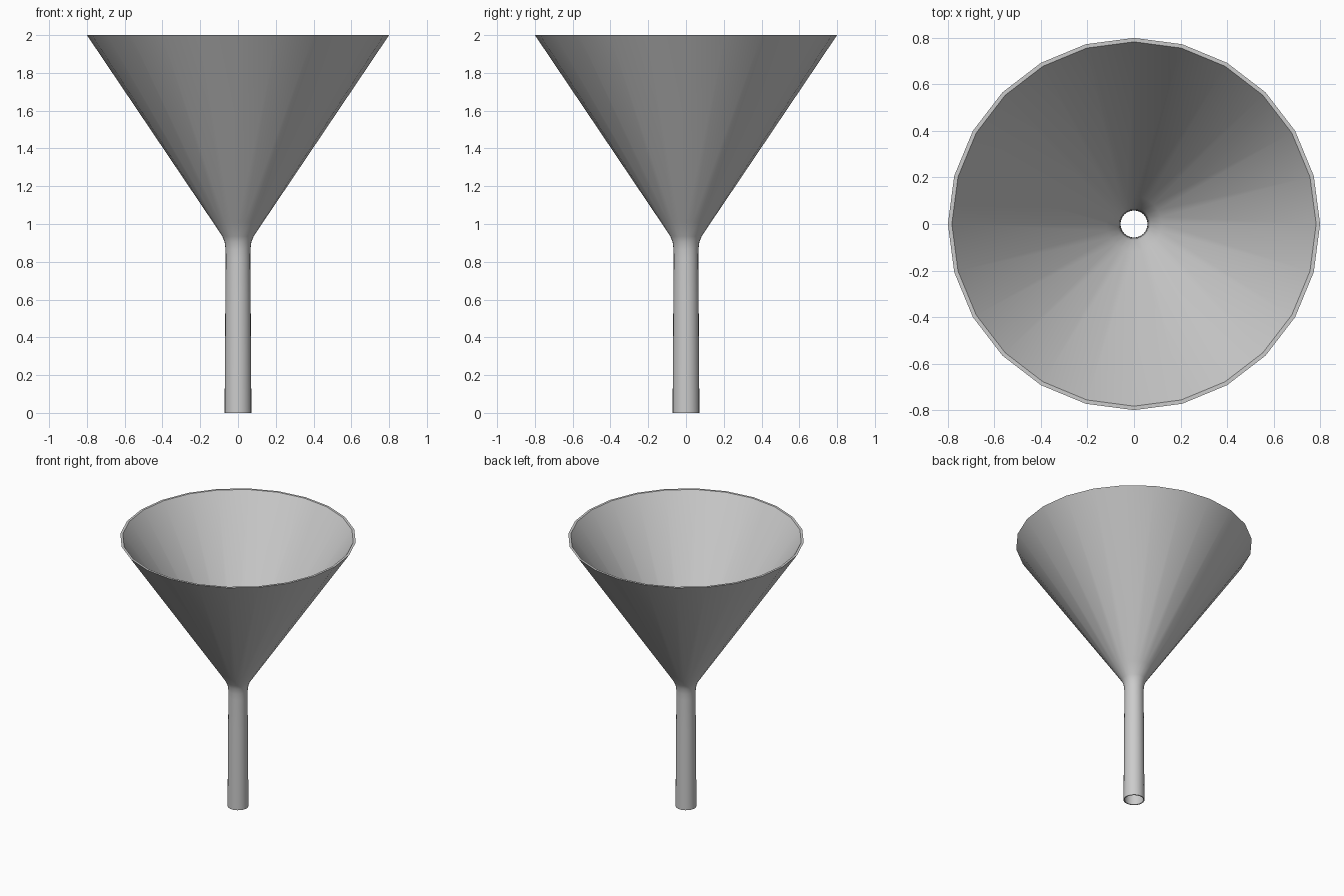
import bpy, bmesh
from math import sin, cos, radians, tau

if "Cube" in bpy.data.objects:
    bpy.data.objects.remove(bpy.data.objects["Cube"])

SIDES = 24

# Closed wall section (radius, height): up the outside, over the rim, down the inside
outer = [(0.071, 0.0), (0.069, 0.3), (0.067, 0.6), (0.065, 0.82), (0.066, 0.865),
         (0.071, 0.905), (0.083, 0.935), (0.133, 1.01), (0.8, 2.0)]
inner = [(0.783, 2.0), (0.119, 1.015), (0.072, 0.943), (0.062, 0.91),
         (0.059, 0.865), (0.058, 0.82), (0.060, 0.6), (0.062, 0.3), (0.064, 0.0)]
profile = outer + inner


def lathe(name, section):
    bm = bmesh.new()
    rings = [[bm.verts.new((r * cos(tau * i / SIDES), r * sin(tau * i / SIDES), z))
              for i in range(SIDES)] for r, z in section]
    for a, b in zip(rings, rings[1:] + rings[:1]):
        for i in range(SIDES):
            j = (i + 1) % SIDES
            bm.faces.new((a[i], a[j], b[j], b[i]))
    bmesh.ops.recalc_face_normals(bm, faces=bm.faces)
    mesh = bpy.data.meshes.new(name)
    bm.to_mesh(mesh)
    bm.free()
    obj = bpy.data.objects.new(name, mesh)
    bpy.context.collection.objects.link(obj)
    return obj


# Hollow cone and spout in one piece, smooth with crisp rims
funnel = lathe("funnel", profile)
bpy.context.view_layer.objects.active = funnel
funnel.select_set(True)
bpy.ops.object.shade_smooth_by_angle(angle=radians(40))
